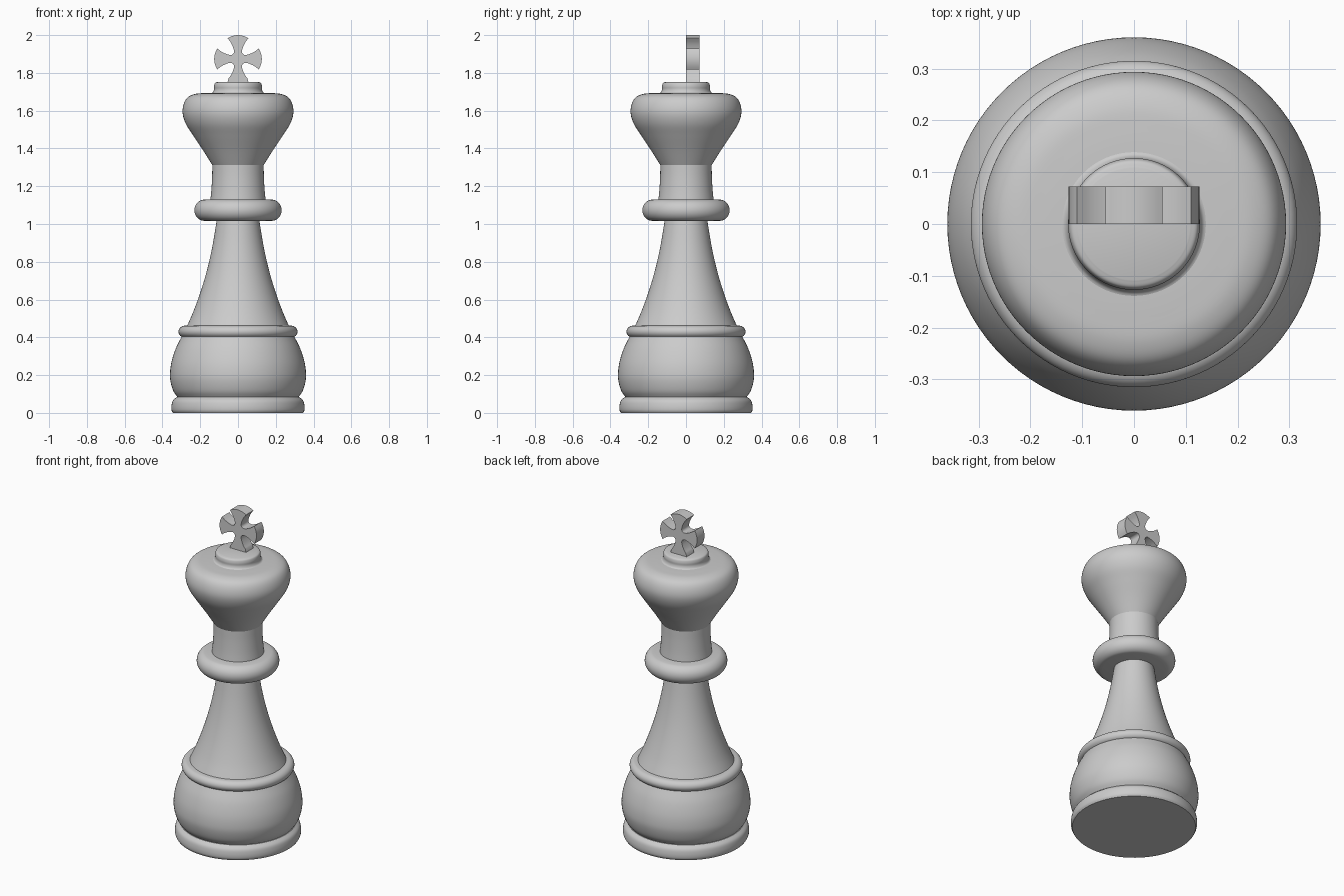
import bpy
import bmesh
import math
from mathutils import Vector

if "Cube" in bpy.data.objects:
    bpy.data.objects.remove(bpy.data.objects["Cube"])

SEGMENTS = 96

# Single grey material
grey = bpy.data.materials.new("plain_grey")
grey.use_nodes = True
colour = (0.6, 0.6, 0.6, 1)
grey.diffuse_color = colour
grey.node_tree.nodes["Principled BSDF"].inputs["Base Color"].default_value = colour


def finish(bm, name, angle):
    bmesh.ops.recalc_face_normals(bm, faces=bm.faces)
    mesh = bpy.data.meshes.new(name)
    bm.to_mesh(mesh)
    bm.free()
    mesh.materials.append(grey)
    obj = bpy.data.objects.new(name, mesh)
    bpy.context.collection.objects.link(obj)
    bpy.ops.object.select_all(action="DESELECT")
    obj.select_set(True)
    bpy.context.view_layer.objects.active = obj
    bpy.ops.object.shade_smooth_by_angle(angle=math.radians(angle))
    return obj


def smooth_path(points, steps=6):
    """Catmull-Rom curve through a few 2D points."""
    p = [Vector(q) for q in points]
    p = [2 * p[0] - p[1]] + p + [2 * p[-1] - p[-2]]
    path = []
    for a, b, c, d in zip(p, p[1:], p[2:], p[3:]):
        for i in range(steps):
            t = i / steps
            path.append(0.5 * (2 * b + (c - a) * t + (2 * a - 5 * b + 4 * c - d) * t ** 2
                               + (3 * b - a - 3 * c + d) * t ** 3))
    return path + [p[-2]]


def lathe(name, points):
    """Turn a smooth (radius, height) profile into a closed solid."""
    bm = bmesh.new()
    path = smooth_path(points)
    rings = []
    for r, z in path:
        rings.append([bm.verts.new((r * math.cos(a), r * math.sin(a), z))
                      for a in (math.tau * i / SEGMENTS for i in range(SEGMENTS))])
    for low, high in zip(rings, rings[1:]):
        for i in range(SEGMENTS):
            j = (i + 1) % SEGMENTS
            bm.faces.new((low[i], low[j], high[j], high[i]))
    bm.faces.new(rings[0])
    bm.faces.new(rings[-1])
    return finish(bm, name, 40)


def rounded_ring(z0, z1, radius, bulge):
    """Profile with a half-elliptical outer edge."""
    mid, half = (z0 + z1) / 2, (z1 - z0) / 2
    return [(radius - bulge + bulge * math.cos(a), mid + half * math.sin(a))
            for a in (math.pi * (i / 8 - 0.5) for i in range(9))]


# Turned parts from the bottom up
lathe("base_foot", [(0.345, 0), (0.352, 0.015), (0.352, 0.04), (0.345, 0.065), (0.325, 0.084)])
lathe("base_bulge", [(0.318, 0.08), (0.342, 0.115), (0.357, 0.165), (0.36, 0.21),
                     (0.352, 0.27), (0.33, 0.34), (0.298, 0.405)])
lathe("base_ring", rounded_ring(0.398, 0.462, 0.315, 0.035))
lathe("stem", [(0.272, 0.455), (0.235, 0.54), (0.197, 0.645), (0.163, 0.76),
               (0.135, 0.885), (0.111, 1.03)])
lathe("collar", rounded_ring(1.016, 1.13, 0.231, 0.055))
lathe("neck", [(0.147, 1.12), (0.141, 1.18), (0.137, 1.25), (0.136, 1.315)])
lathe("head", [(0.136, 1.312), (0.185, 1.39), (0.237, 1.468), (0.276, 1.53), (0.293, 1.585),
               (0.288, 1.633), (0.267, 1.67), (0.23, 1.688), (0.18, 1.693), (0.12, 1.695)])
lathe("head_cap", [(0.145, 1.692), (0.133, 1.698), (0.127, 1.712), (0.127, 1.73),
                   (0.122, 1.746), (0.108, 1.752)])

# Flared cross: one notch repeated around four quarters
corner = Vector((0.055, 0.11))
half_notch = [corner, Vector((0.036, 0.083)), Vector((0.023, 0.052)), Vector((0.022, 0.033))]
notch = smooth_path(half_notch + [v.yx for v in reversed(half_notch)], 4)
outline = []
for quarter in range(4):
    a = -quarter * math.pi / 2
    c, s = math.cos(a), math.sin(a)
    # rounded arm tip, then the notch beside it
    tip = [Vector((x, 0.126 - 0.016 * (x / corner.x) ** 2))
           for x in (corner.x * (i / 6 - 1) for i in range(12))]
    for v in tip + notch:
        outline.append((v.x * c - v.y * s, v.x * s + v.y * c))

bm = bmesh.new()
# the lower arm is cut flat where it meets the cap
verts = [bm.verts.new((x, 0, 1.874 + (-0.124 if z < -0.105 else z))) for x, z in outline]
face = bm.faces.new(verts)
extruded = bmesh.ops.extrude_face_region(bm, geom=[face])
bmesh.ops.translate(bm, vec=(0, 0.072, 0),
                    verts=[e for e in extruded["geom"] if isinstance(e, bmesh.types.BMVert)])
finish(bm, "cross", 30)
